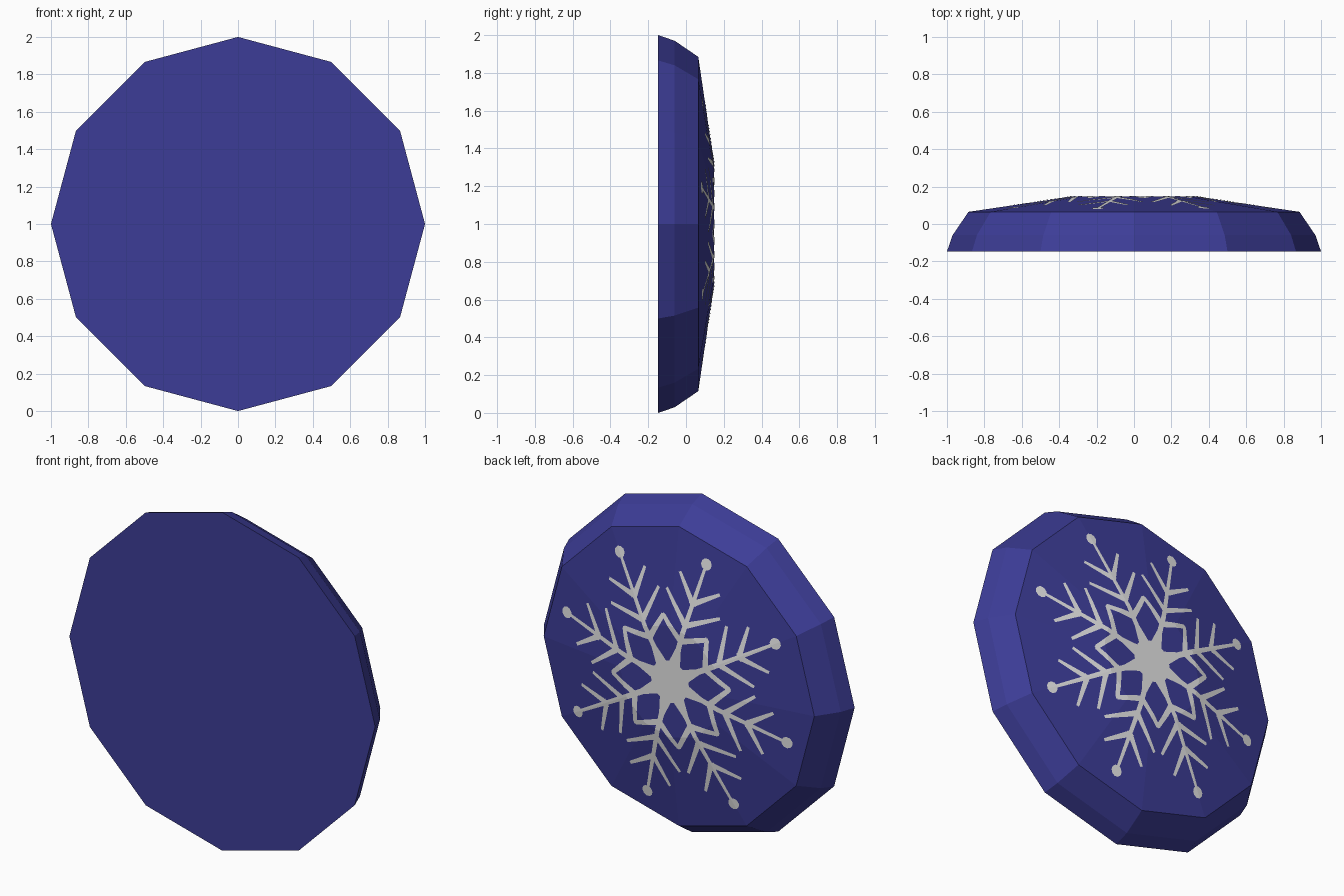
import bpy, bmesh
from math import sin, cos, pi, radians
from mathutils import Vector

if "Cube" in bpy.data.objects:
    bpy.data.objects.remove(bpy.data.objects["Cube"])

SIDES = 12
STEP = 2 * pi / SIDES
# Disc profile: (radius, y) from the flat front to the raised back
PROFILE = [(1, -.147), (.97, -.06), (.885, .065), (.33, .147)]
RIM, CAP = PROFILE[2], PROFILE[3]


def material(name, rgb):
    mat = bpy.data.materials.new(name)
    mat.use_nodes = True
    mat.diffuse_color = (*rgb, 1)
    bsdf = mat.node_tree.nodes["Principled BSDF"]
    bsdf.inputs["Base Color"].default_value = (*rgb, 1)
    return mat


def finish(bm, name, mat):
    mesh = bpy.data.meshes.new(name)
    bm.to_mesh(mesh)
    bm.free()
    mesh.materials.append(mat)
    obj = bpy.data.objects.new(name, mesh)
    bpy.context.collection.objects.link(obj)
    return obj


def polar(r, a):
    """Point at angle a from straight up, turning towards -x."""
    return Vector((-r * sin(a), 0, r * cos(a)))


UP = Vector((0, 0, 1))
blue = material("deep blue", (.046, .046, .31))
silver = material("pale grey", (.8, .8, .8))

# Faceted disc
bm = bmesh.new()
rings = [[bm.verts.new(polar(r, i * STEP) + UP + Vector((0, y, 0)))
          for i in range(SIDES)] for r, y in PROFILE]
for low, high in zip(rings, rings[1:]):
    for i in range(SIDES):
        j = (i + 1) % SIDES
        bm.faces.new((low[i], low[j], high[j], high[i]))
bm.faces.new(rings[0])
bm.faces.new(rings[-1])
bmesh.ops.recalc_face_normals(bm, faces=bm.faces)
finish(bm, "disc", blue)

# Snowflake, drawn flat first
bm = bmesh.new()


def polygon(points):
    bm.faces.new([bm.verts.new(p) for p in points])


def stroke(a, b, wide, narrow):
    """Tapered bar from a to b."""
    side = (b - a).cross(Vector((0, 1, 0))).normalized()
    polygon([a + side * wide / 2, b + side * narrow / 2,
             b - side * narrow / 2, a - side * wide / 2])


def blob(center, r, n, turn=0):
    polygon([center + polar(r, turn + i * 2 * pi / n) for i in range(n)])


ARMS = 8
blob(Vector(), .125, 16)
for k in range(ARMS):
    angle = radians(15) + k * 2 * pi / ARMS

    def at(along, across=0):
        return polar(along, angle) + polar(across, angle + pi / 2)

    # Spoke, arm and round tip
    stroke(at(.09), at(.22), .085, .03)
    stroke(at(.2), at(.73), .034, .018)
    blob(at(.745), .034, 10, angle)
    for s in (-1, 1):
        # Star outline round the petals
        tip = polar(.385, angle + s * pi / ARMS)
        stroke(at(.265), tip, .036, .026)
        # Paired branches
        stroke(at(.365), at(.505, s * .18), .034, .018)
        stroke(at(.5), at(.63, s * .135), .034, .018)
    blob(polar(.38, angle + pi / ARMS), .016, 4, angle + pi / ARMS)
    blob(at(.375), .03, 3, angle)
    blob(at(.51), .03, 3, angle)

# Cut along the creases of the disc, then drape over it
mids = [polar(1, (i + .5) * STEP) for i in range(SIDES)]
cuts = [(m * CAP[0] * cos(STEP / 2), m) for m in mids]
cuts += [(Vector(), polar(1, i * STEP)) for i in range(SIDES // 2)]
for point, normal in cuts:
    bmesh.ops.bisect_plane(bm, geom=bm.verts[:] + bm.edges[:] + bm.faces[:],
                           plane_co=point, plane_no=normal, dist=1e-5)
for v in bm.verts:
    reach = max(v.co.dot(m) for m in mids) / cos(STEP / 2)
    t = max(0, (reach - CAP[0]) / (RIM[0] - CAP[0]))
    v.co.y = CAP[1] + (RIM[1] - CAP[1]) * t + .003
    v.co.z += 1
bm.normal_update()
for f in bm.faces:
    if f.normal.y < 0:
        f.normal_flip()
finish(bm, "snowflake", silver)
